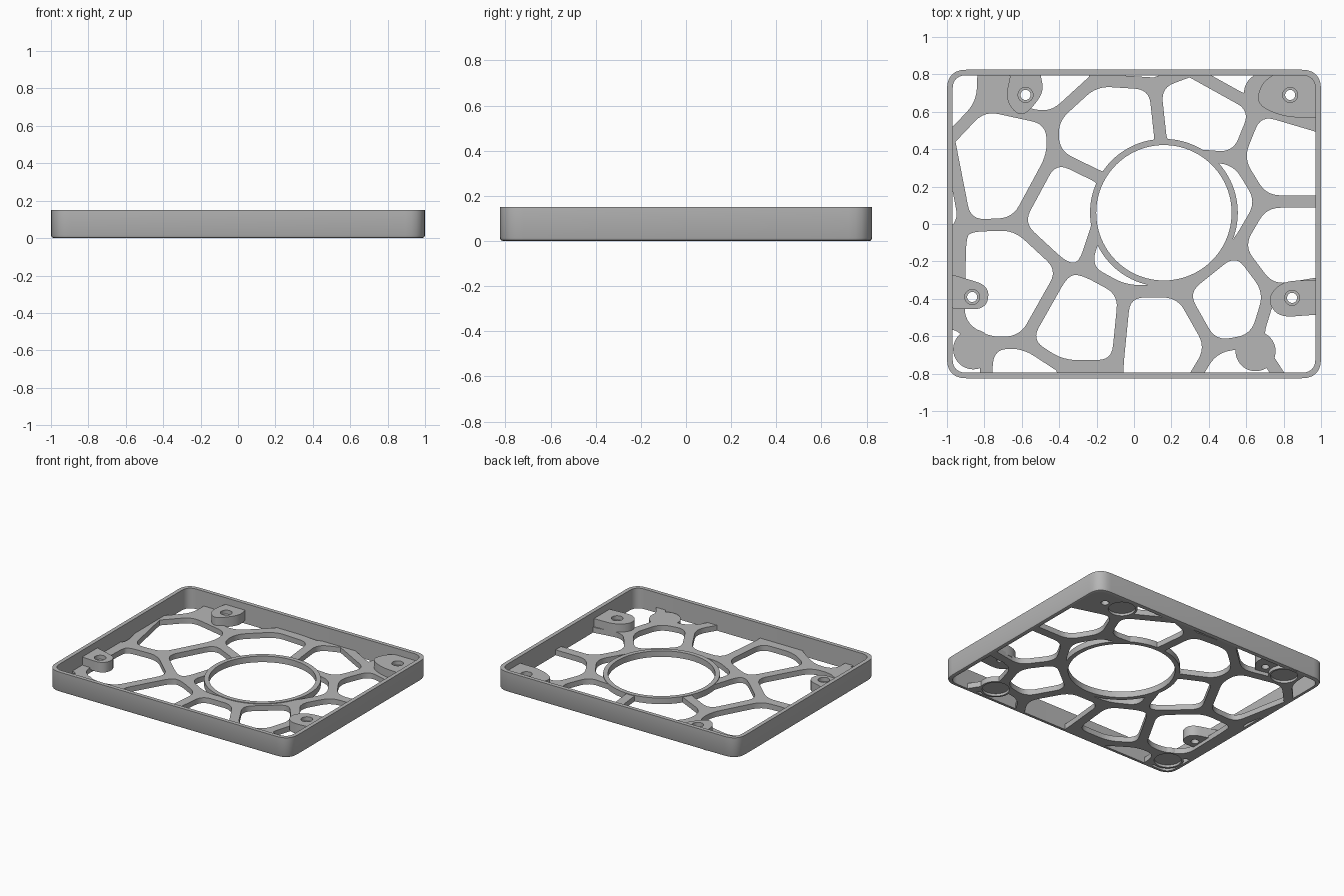
import bpy, bmesh, math
from mathutils import Vector

if "Cube" in bpy.data.objects:
    bpy.data.objects.remove(bpy.data.objects["Cube"], do_unlink=True)

HALF_X, HALF_Y, HEIGHT = 1.0, 0.825, 0.15
WALL, FLOOR, STRUT = 0.03, 0.04, 0.033

grey = bpy.data.materials.new("plain_grey")
grey.use_nodes = True
grey.diffuse_color = (0.47, 0.47, 0.47, 1)
grey.node_tree.nodes["Principled BSDF"].inputs["Base Color"].default_value = grey.diffuse_color


def circle(centre, radius, steps=32):
    turn = 2 * math.pi / steps
    return [Vector((centre[0] + radius * math.cos(i * turn),
                    centre[1] + radius * math.sin(i * turn))) for i in range(steps)]


def rounded(points, cut, keep_at_wall=True, steps=6):
    """Round polygon corners, leaving those that meet the wall sharp."""
    result = []
    for i, p in enumerate(points):
        if keep_at_wall and (abs(p.x) > 0.95 or abs(p.y) > 0.78):
            result.append(p)
            continue
        a, b = points[i - 1] - p, points[(i + 1) % len(points)] - p
        start = p + a.normalized() * min(cut, a.length * 0.48)
        end = p + b.normalized() * min(cut, b.length * 0.48)
        for s in range(steps + 1):
            t = s / steps
            result.append(start * (1 - t) ** 2 + p * 2 * t * (1 - t) + end * t * t)
    return result


def inset(points, amount):
    """Shrink a polygon by half a strut width."""
    area = sum(p.cross(points[i - 1]) for i, p in enumerate(points))
    if area > 0:
        points = points[::-1]
    result = []
    for i, p in enumerate(points):
        a = (p - points[i - 1]).normalized()
        b = (points[(i + 1) % len(points)] - p).normalized()
        n, m = Vector((-a.y, a.x)), Vector((-b.y, b.x))
        result.append(p + (n + m) * amount / (1 + n.dot(m)))
    return result


def finish(name, bm):
    bmesh.ops.recalc_face_normals(bm, faces=bm.faces)
    mesh = bpy.data.meshes.new(name)
    bm.to_mesh(mesh)
    bm.free()
    obj = bpy.data.objects.new(name, mesh)
    bpy.context.collection.objects.link(obj)
    return obj


def prisms(name, outlines, bottom, top):
    bm = bmesh.new()
    for outline in outlines:
        low = [bm.verts.new((p.x, p.y, bottom)) for p in outline]
        high = [bm.verts.new((p.x, p.y, top)) for p in outline]
        bm.faces.new(low)
        bm.faces.new(high)
        for i in range(len(low)):
            bm.faces.new((low[i - 1], low[i], high[i], high[i - 1]))
    return finish(name, bm)


def carve(obj, outlines, bottom=-0.1, top=0.3):
    cutter = prisms("cutter", outlines, bottom, top)
    cutter.hide_render = True
    mod = obj.modifiers.new("carve", "BOOLEAN")
    mod.operation, mod.solver, mod.object = "DIFFERENCE", "EXACT", cutter
    graph = bpy.context.evaluated_depsgraph_get()
    graph.update()
    result = bpy.data.meshes.new_from_object(obj.evaluated_get(graph))
    obj.modifiers.clear()
    obj.data = result
    bpy.data.objects.remove(cutter, do_unlink=True)


def frame_outline(margin):
    x, y = HALF_X - margin, HALF_Y - margin
    corners = [Vector(c) for c in ((-x, -y), (x, -y), (x, y), (-x, y))]
    return rounded(corners, 0.105 - margin, keep_at_wall=False)


parts = []

# Outer wall, lofted around its cross-section with a softened lower edge
bm = bmesh.new()
section = [(0.015, 0), (0.005, 0.004), (0, 0.015), (0, HEIGHT), (WALL, HEIGHT), (WALL, 0)]
loops = [[bm.verts.new((p.x, p.y, z)) for p in frame_outline(m)] for m, z in section]
for k, loop in enumerate(loops):
    last = loops[k - 1]
    for i in range(len(loop)):
        bm.faces.new((last[i - 1], last[i], loop[i], loop[i - 1]))
parts.append(finish("outer_wall", bm))

# Strut junctions of the floor lattice (lower case) and ends beyond the wall (capitals)
inner = dict(
    a=(-.43, .37), b=(-.44, .56), c=(-.21, .77), d=(.11, .75), e=(.3, .82),
    f=(-.81, .64), g=(-.99, .45), h=(-.9, -.01), i=(-.63, 0), j=(-.37, -.24),
    k=(-.05, -.36), l=(-.27, -.24), m=(.25, -.36), n=(-.09, -.76), o=(-.59, -.63),
    p=(-.39, -.76), q=(-.78, -.64), r=(.42, -.66), s=(.55, -.12), t=(.73, -.36),
    u=(.65, -.62), v=(.69, .12), w=(.66, .62), x=(.55, .35), y=(.15, .38), z=(-.12, .22))
outer = dict(
    A=(-.19, .93), B=(.3, .93), C=(.68, .93), D=(-.8, .93), E=(-1.09, .93),
    F=(-1.09, .4), H=(-.93, -.08), G=(-1.09, -.11), I=(-.94, -.54), K=(-.8, -.93),
    L=(-.32, -.93), M=(-.09, -.93), N=(.27, -.91), O=(.8, -.85), P=(1.1, -.8),
    Q=(1.1, -.3), R=(1.1, .12), S=(1.1, .49), T=(-1.09, -.93), U=(-1.09, -.5))
nodes = {key: Vector(value) for key, value in {**inner, **outer}.items()}
cells = ("abcdyz fbcAD cdeBA ewCB fDEFg fbaihg ghGF hijoqIH azlji jlknpo kmrNMn "
         "mstur svRQt vxwSR dewxy zyxvsmkl tQPOu ruON opLKq qKTUI").split()
windows = [rounded(inset([nodes[key] for key in cell], STRUT), 0.075) for cell in cells]

ring_centre = (0.16, 0.06)
screws = [(-0.58, 0.69), (0.835, 0.69), (-0.865, -0.39), (0.845, -0.395)]
feet = [(-0.73, 0.71), (0.695, 0.70), (-0.86, -0.67), (0.65, -0.68)]

# Lattice floor
floor = prisms("lattice_floor", [frame_outline(0.016)], 0, FLOOR)
carve(floor, windows)
carve(floor, [circle(ring_centre, 0.375, 96)] + [circle(s, 0.027) for s in screws]
      + [circle(f, 0.1, 48) for f in feet])
parts.append(floor)

# Ring around the large round opening
ring = prisms("centre_ring", [circle(ring_centre, 0.395, 96)], 0, FLOOR + 0.005)
carve(ring, [circle(ring_centre, 0.362, 96)])
parts.append(ring)

# Round foot pads, recessed from below
for number, spot in enumerate(feet):
    pad = prisms(f"foot_pad_{number + 1}", [circle(spot, 0.107, 48)], 0, FLOOR)
    carve(pad, [circle(spot, 0.092, 48)], -0.1, 0.018)
    parts.append(pad)

# Screw bosses that grow out of the wall
boss_shapes = [
    ("back_right_boss", [(-.66, .8), (-.69, .66), (-.6, .56), (-.48, .7), (-.5, .8)]),
    ("back_left_boss", [(.97, .795), (.97, .57), (.8, .57), (.65, .64), (.68, .75), (.74, .795)]),
    ("front_right_boss", [(-.975, -.27), (-.77, -.33), (-.79, -.46), (-.975, -.45)]),
    ("front_left_boss", [(.975, -.3), (.975, -.485), (.77, -.5), (.71, -.4), (.79, -.305)])]
for (name, shape), spot in zip(boss_shapes, screws):
    boss = prisms(name, [rounded([Vector(p) for p in shape], 0.08)], 0.025, 0.1)
    carve(boss, [circle(spot, 0.027)])
    carve(boss, [circle(spot, 0.04)], 0.07)
    parts.append(boss)

# Colour and shading
bpy.ops.object.select_all(action="DESELECT")
for part in parts:
    part.data.materials.clear()
    part.data.materials.append(grey)
    part.select_set(True)
bpy.context.view_layer.objects.active = parts[0]
bpy.ops.object.shade_smooth_by_angle(angle=math.radians(35))
